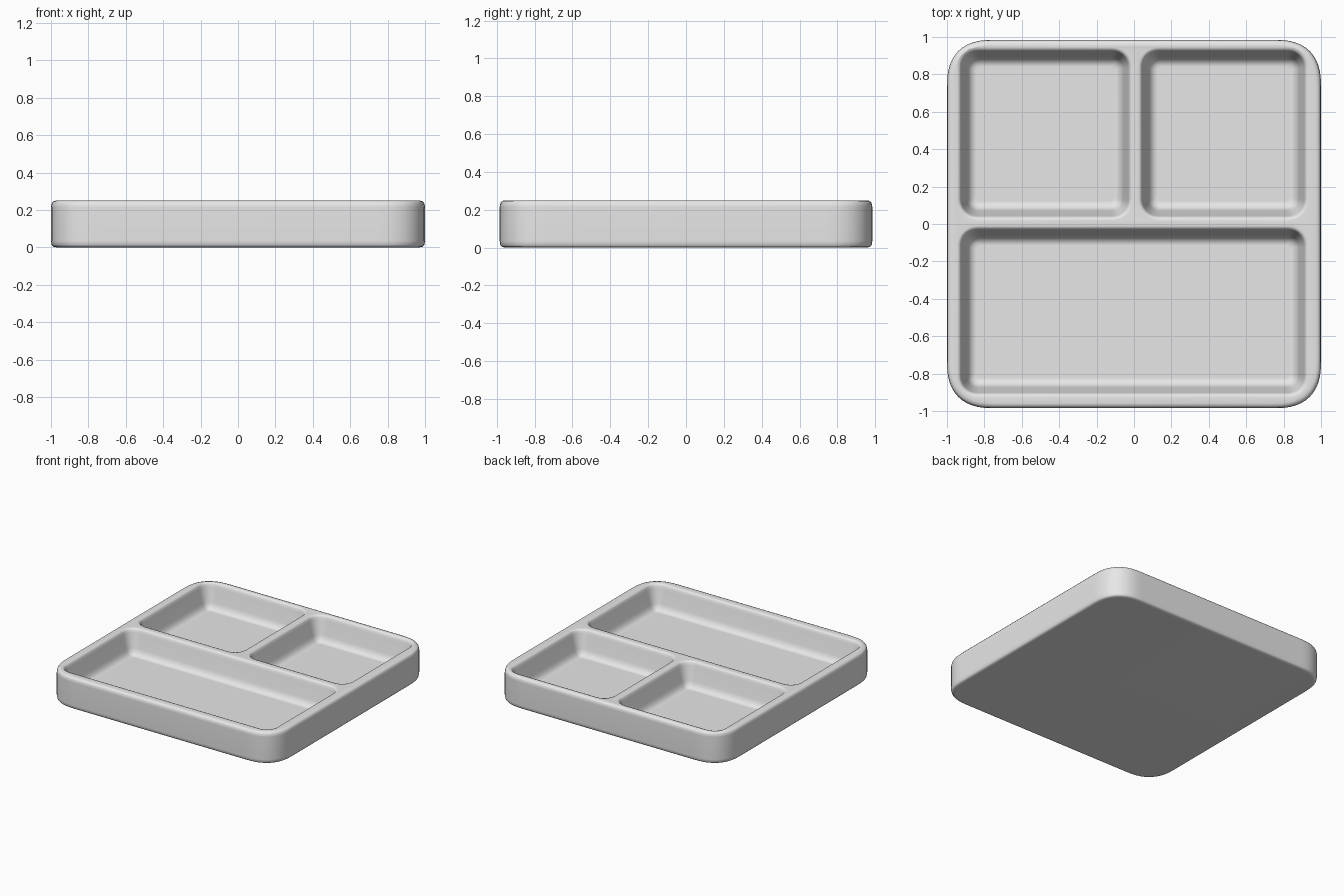
import bpy
import bmesh
import math

if "Cube" in bpy.data.objects:
    bpy.data.objects.remove(bpy.data.objects["Cube"])

HEIGHT = 0.25
CORNER_STEPS = 12

# One plain grey material
grey = bpy.data.materials.new("plain grey")
grey.use_nodes = True
grey.diffuse_color = (0.8, 0.8, 0.8, 1)
grey.node_tree.nodes["Principled BSDF"].inputs["Base Color"].default_value = (0.8, 0.8, 0.8, 1)


def ring(bm, box, inset, radius, power, z):
    """Closed loop of vertices on a rectangle with soft corners."""
    x0, x1, y0, y1 = box[0] + inset, box[1] - inset, box[2] + inset, box[3] - inset
    corners = ((x1, y1, 1, 1), (x0, y1, -1, 1), (x0, y0, -1, -1), (x1, y0, 1, -1))
    verts = []
    for k, (x, y, sx, sy) in enumerate(corners):
        for i in range(CORNER_STEPS + 1):
            a = (k + i / CORNER_STEPS) * math.pi / 2
            u = abs(math.cos(a)) ** (2 / power)
            v = abs(math.sin(a)) ** (2 / power)
            verts.append(bm.verts.new((x - sx * radius * (1 - u), y - sy * radius * (1 - v), z)))
    return verts


def loft(bm, box, profile, radius, power):
    """Skin a wall through (inset, z) profile points and cap its lowest end."""
    rings = [ring(bm, box, d, max(radius - d, 0.03), power, z) for d, z in profile]
    for a, b in zip(rings, rings[1:]):
        for i in range(len(a)):
            j = (i + 1) % len(a)
            bm.faces.new((a[i], a[j], b[j], b[i]))
    bm.faces.new(rings[0])


bm = bmesh.new()

# Outer wall and underside, from the bottom up
outer_profile = [(0.03, 0), (0.012, 0.004), (0.004, 0.013), (0, 0.035), (0, 0.215),
                 (0.004, 0.235), (0.012, 0.246), (0.026, HEIGHT)]
loft(bm, (-1, 1, -0.985, 0.985), outer_profile, 0.25, 2.5)

# Three sunken compartments, from the floor up to the rounded lip
pocket_profile = [(0.088, 0.06), (0.075, 0.062), (0.06, 0.069), (0.046, 0.085), (0.036, 0.11),
                  (0.009, 0.218), (0.004, 0.237), (-0.004, 0.247), (-0.015, HEIGHT)]
pockets = [(-0.93, -0.022, 0.035, 0.93),
           (0.038, 0.918, 0.035, 0.93),
           (-0.93, 0.918, -0.91, -0.025)]
for box in pockets:
    loft(bm, box, pocket_profile, 0.1, 2.2)

# Flat top joining the outer wall to the compartment lips
rim_edges = [e for e in bm.edges if e.is_boundary]
bmesh.ops.triangle_fill(bm, edges=rim_edges, use_beauty=True, normal=(0, 0, 1))
bmesh.ops.recalc_face_normals(bm, faces=bm.faces)

mesh = bpy.data.meshes.new("divided_tray")
bm.to_mesh(mesh)
bm.free()
mesh.materials.append(grey)
tray = bpy.data.objects.new("divided_tray", mesh)
bpy.context.collection.objects.link(tray)

# Smooth shading, keeping the large flat areas clean
bpy.ops.object.select_all(action='DESELECT')
tray.select_set(True)
bpy.context.view_layer.objects.active = tray
bpy.ops.object.shade_smooth_by_angle(angle=math.radians(40))
weighted = tray.modifiers.new("flat_area_normals", 'WEIGHTED_NORMAL')
weighted.keep_sharp = True
